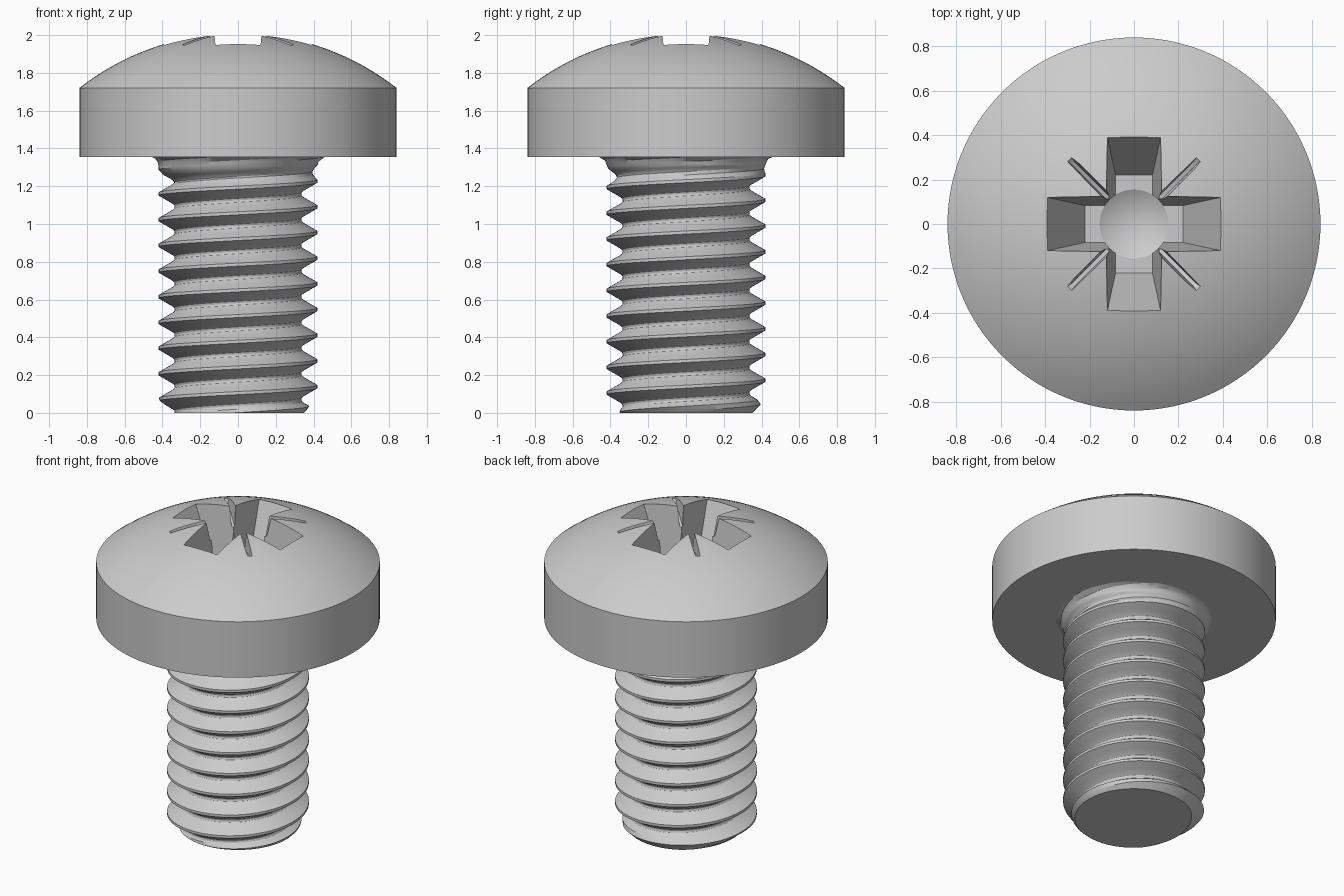
import bpy, bmesh
from math import sin, cos, pi, sqrt, radians

if "Cube" in bpy.data.objects:
    bpy.data.objects.remove(bpy.data.objects["Cube"])

MAJOR, ROOT, PITCH = 0.42, 0.335, 0.136
HEAD_Z = 1.355


def finish(name, bm):
    bmesh.ops.remove_doubles(bm, verts=bm.verts, dist=1e-5)
    bmesh.ops.recalc_face_normals(bm, faces=bm.faces)
    me = bpy.data.meshes.new(name)
    bm.to_mesh(me)
    bm.free()
    ob = bpy.data.objects.new(name, me)
    bpy.context.collection.objects.link(ob)
    return ob


def skin(bm, columns):
    cols = [[bm.verts.new(p) for p in c] for c in columns]
    for a, b in zip(cols, cols[1:]):
        for j in range(len(a) - 1):
            bm.faces.new((a[j], b[j], b[j + 1], a[j + 1]))


def lathe(name, profile, n):
    bm = bmesh.new()
    skin(bm, [[(r * cos(2 * pi * i / n), r * sin(2 * pi * i / n), z) for r, z in profile]
              for i in range(n + 1)])
    return finish(name, bm)


def frustum(name, bottom, top, angle):
    """Six-sided cutter; bottom/top = (x0, x1, half width, z at x0, z at x1)."""
    bm = bmesh.new()
    c, s = cos(angle), sin(angle)
    v = []
    for x0, x1, w, z0, z1 in (bottom, top):
        for x, y, z in ((x0, -w, z0), (x1, -w, z1), (x1, w, z1), (x0, w, z0)):
            v.append(bm.verts.new((x * c - y * s, x * s + y * c, z)))
    for f in ((3, 2, 1, 0), (4, 5, 6, 7), (0, 1, 5, 4), (1, 2, 6, 5), (2, 3, 7, 6), (3, 0, 4, 7)):
        bm.faces.new([v[k] for k in f])
    return finish(name, bm)


def smooth(ob, angle=30):
    bpy.ops.object.select_all(action='DESELECT')
    ob.select_set(True)
    bpy.context.view_layer.objects.active = ob
    bpy.ops.object.shade_smooth_by_angle(angle=radians(angle))


# Domed head
APEX, RIM_Z, RIM_R = 2.01, 1.72, 0.84
h = APEX - RIM_Z
R = (RIM_R ** 2 + h * h) / (2 * h)
dome = [(RIM_R * (1 - k / 16), APEX - R + sqrt(R * R - (RIM_R * (1 - k / 16)) ** 2))
        for k in range(17)]
head = lathe("screw_head", [(0, HEAD_Z), (RIM_R, HEAD_Z)] + dome, 128)

# Cross recess: two tapered slots, a drilled centre and four diagonal marks
cutters = [frustum("slot_cutter", (-0.22, 0.22, 0.083, 1.55, 1.55),
                   (-0.433, 0.433, 0.129, 2.05, 2.05), a) for a in (0, pi / 2)]
cutters.append(lathe("centre_cutter", [(0, 1.46), (0.155, 1.55), (0.155, 1.9), (0, 1.9)], 48))
for k in range(4):
    cutters.append(frustum("mark_cutter", (0.1, 0.385, 0.009, 1.86, 1.925),
                           (0.1, 0.47, 0.022, 2.06, 2.0), pi / 4 + k * pi / 2))
bpy.context.view_layer.objects.active = head
for c in cutters:
    c.hide_render = True
    m = head.modifiers.new("recess", 'BOOLEAN')
    m.operation, m.solver, m.object = 'DIFFERENCE', 'EXACT', c
    bpy.ops.object.modifier_apply(modifier=m.name)
for c in cutters:
    bpy.data.objects.remove(c, do_unlink=True)
smooth(head)

# Threaded shank: thread profile (fraction of pitch, depth fraction) with rounded root
THREAD = [(-0.06, 0), (0.06, 0), (0.24, 0.5), (0.37, 0.86), (0.43, 0.97),
          (0.5, 1), (0.57, 0.97), (0.63, 0.86), (0.76, 0.5), (0.94, 0)]


def radius(z, theta):
    u = ((z - 0.003) / PITCH - theta / (2 * pi) + 0.06) % 1 - 0.06
    for (a, da), (b, db) in zip(THREAD, THREAD[1:]):
        if u <= b:
            d = da + (db - da) * (u - a) / (b - a)
            break
    else:
        d = 0
    d *= min(1, max(0, (1.31 - z) / 0.09))            # run-out under the head
    r = min(MAJOR - (MAJOR - ROOT) * d, 0.35 + z)     # chamfered tip
    t = max(0, (z - 1.30) / (HEAD_Z - 1.30))          # fillet under the head
    return r + 0.04 * (1 - sqrt(max(0, 1 - t * t)))


N = 96
bm = bmesh.new()
columns = []
for i in range(N + 1):
    th = 2 * pi * i / N
    col = []
    for k in range(-2, 12):
        for f, _ in THREAD[:-1]:
            z = min(HEAD_Z, max(0, 0.003 + PITCH * (k + f + th / (2 * pi))))
            r = radius(z, th)
            col.append((r * cos(th), r * sin(th), z))
    columns.append([(0, 0, 0)] + col)
skin(bm, columns)
bmesh.ops.dissolve_degenerate(bm, dist=1e-5, edges=bm.edges)
shank = finish("threaded_shank", bm)
smooth(shank, 28)
